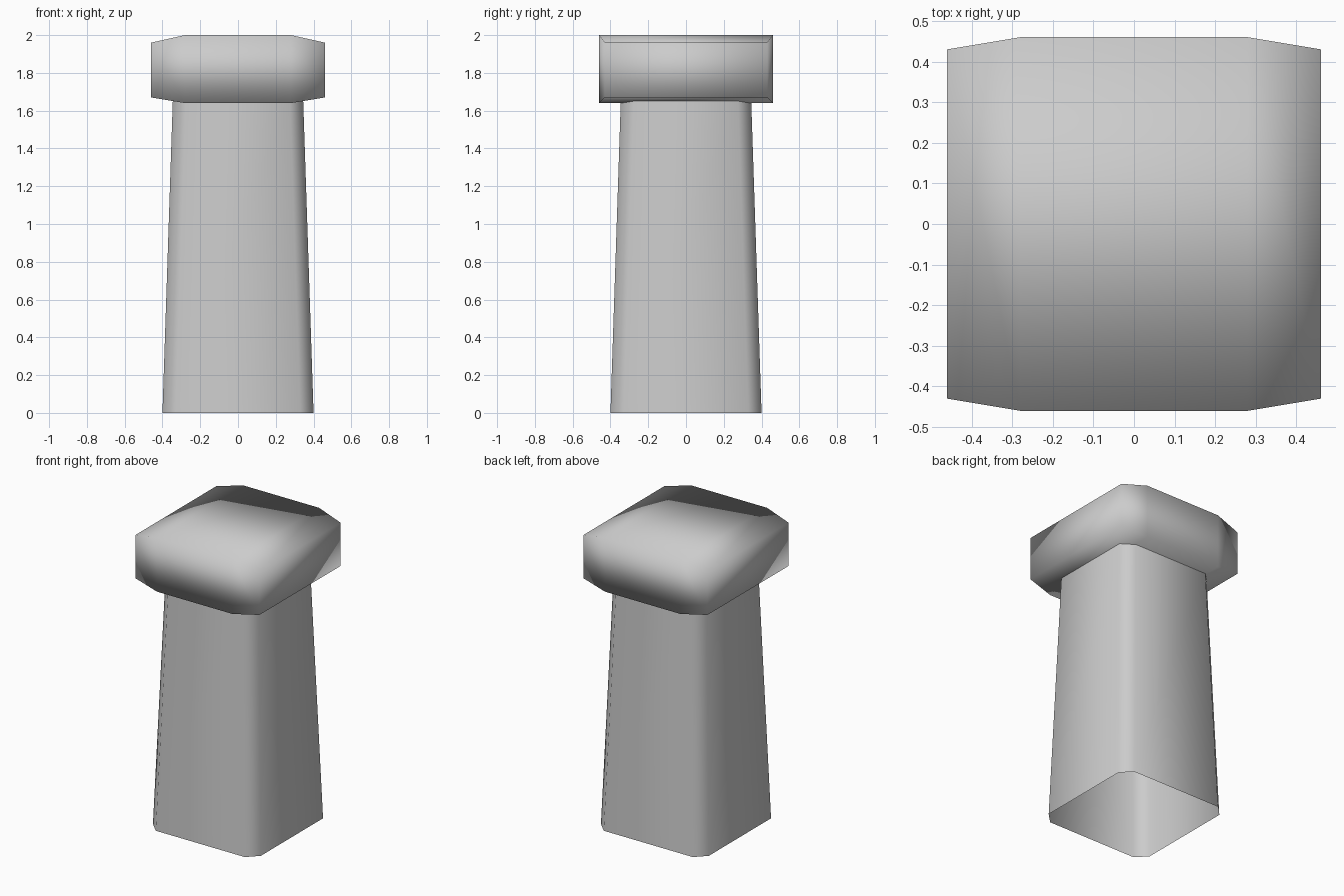
import bpy

old = bpy.data.objects.get("Cube")
if old:
    bpy.data.objects.remove(old, do_unlink=True)

# Single stone colour
stone = bpy.data.materials.new("stone_grey")
stone.use_nodes = True
GREY = (0.6, 0.6, 0.6, 1.0)
stone.diffuse_color = GREY
stone.node_tree.nodes["Principled BSDF"].inputs["Base Color"].default_value = GREY


def loft(name, rings, closed):
    """Skin equal-length rings of points; optionally fill both ends."""
    n = len(rings[0])
    verts = [p for ring in rings for p in ring]
    faces = []
    for r in range(len(rings) - 1):
        for i in range(n):
            j = (i + 1) % n
            faces.append((r * n + i, r * n + j, (r + 1) * n + j, (r + 1) * n + i))
    if closed:
        last = (len(rings) - 1) * n
        faces.append(tuple(reversed(range(n))))
        faces.append(tuple(range(last, last + n)))
    mesh = bpy.data.meshes.new(name)
    mesh.from_pydata(verts, [], faces)
    mesh.materials.append(stone)
    mesh.shade_smooth()
    obj = bpy.data.objects.new(name, mesh)
    bpy.context.collection.objects.link(obj)
    return obj


def chamfered_square(half, cut, z):
    """Counter-clockwise square ring with cut corners."""
    ring = []
    x, y, u, v = half, half - cut, half - cut, half
    for _ in range(4):
        ring += [(x, y, z), (u, v, z)]
        x, y, u, v = -y, x, -v, u
    return ring


def cap_section(x, half_y, low, high):
    """Rectangular section of the cap across x."""
    return [(x, -half_y, low), (x, half_y, low), (x, half_y, high), (x, -half_y, high)]


# Tapered hollow shaft, open underneath, ending just inside the cap
loft("pillar_shaft",
     [chamfered_square(0.40, 0.07, 0), chamfered_square(0.345, 0.07, 1.66)],
     closed=False)

# Block cap, pinched towards its two side ends
end, middle = (0.43, 1.67, 1.96), (0.46, 1.64, 2.0)
loft("pillar_cap",
     [cap_section(-0.46, *end), cap_section(-0.28, *middle),
      cap_section(0.28, *middle), cap_section(0.46, *end)],
     closed=True)
